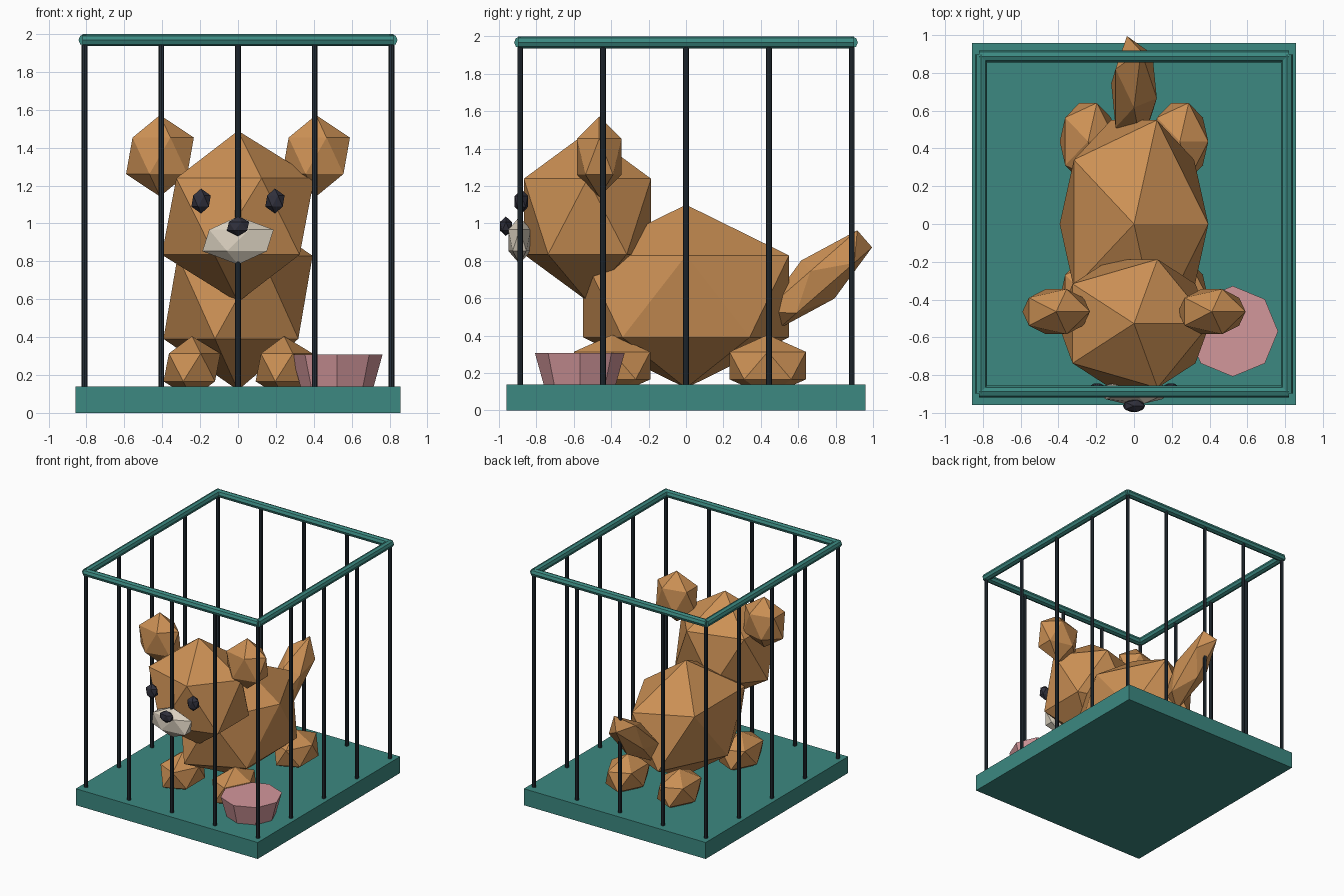
import bpy
from math import pi, radians

if "Cube" in bpy.data.objects:
    bpy.data.objects.remove(bpy.data.objects["Cube"])


def material(name, rgb):
    m = bpy.data.materials.new(name)
    m.diffuse_color = (*rgb, 1)
    m.use_nodes = True
    m.node_tree.nodes["Principled BSDF"].inputs["Base Color"].default_value = m.diffuse_color
    return m


FUR = material("fur", (0.60, 0.28, 0.09))
TEAL = material("teal", (0.045, 0.25, 0.22))
STEEL = material("steel", (0.02, 0.03, 0.04))
DARK = material("dark", (0.03, 0.03, 0.045))
CREAM = material("cream", (0.70, 0.63, 0.52))
PINK = material("pink", (0.65, 0.31, 0.33))


def finish(name, mat, scale=(1, 1, 1)):
    ob = bpy.context.object
    ob.name = name
    ob.scale = scale
    ob.data.materials.append(mat)
    return ob


def blob(name, mat, loc, radii, tilt=0):
    """Scaled 20-sided low-poly ball."""
    bpy.ops.mesh.primitive_ico_sphere_add(subdivisions=1, radius=1, location=loc,
                                          rotation=(tilt, 0, 0))
    return finish(name, mat, radii)


def rod(name, mat, loc, r, length, rot=(0, 0, 0)):
    bpy.ops.mesh.primitive_cylinder_add(vertices=8, radius=r, depth=length,
                                        location=loc, rotation=rot)
    return finish(name, mat)


# Cage floor
bpy.ops.mesh.primitive_cube_add(size=1, location=(0, 0, 0.07))
finish("cage_floor", TEAL, (1.714, 1.918, 0.14))

# Cage bars around the perimeter, five per side
X, Y, TOP = 0.81, 0.887, 1.968
for i in range(-2, 3):
    for j in range(-2, 3):
        if abs(i) == 2 or abs(j) == 2:
            rod("cage_bar", STEEL, (i * X / 2, j * Y / 2, 1.05), 0.015, 1.82)

# Top rails
for s in (-1, 1):
    rod("top_rail_cross", TEAL, (0, s * Y, TOP), 0.032, 2 * X + 0.02, (0, pi / 2, 0))
    rod("top_rail_side", TEAL, (s * X, 0, TOP), 0.032, 2 * Y + 0.02, (pi / 2, 0, 0))

# Animal body, head and tail
blob("body", FUR, (0, 0, 0.61), (0.44, 0.647, 0.49))
blob("head", FUR, (0, -0.527, 1.037), (0.45, 0.40, 0.452))
blob("tail", FUR, (0, 0.705, 0.70), (0.135, 0.39, 0.135), radians(41))

# Paired ears, eyes and paws
for s in (-1, 1):
    blob("ear", FUR, (s * 0.412, -0.464, 1.357), (0.2, 0.14, 0.215))
    blob("eye", DARK, (s * 0.195, -0.88, 1.118), (0.057, 0.042, 0.066))
    blob("front_paw", FUR, (s * 0.243, -0.395, 0.24), (0.168, 0.24, 0.165))
    blob("back_paw", FUR, (s * 0.243, 0.437, 0.24), (0.168, 0.24, 0.165))

# Muzzle and nose
blob("muzzle", CREAM, (0, -0.89, 0.91), (0.21, 0.07, 0.127))
blob("nose", DARK, (0, -0.963, 0.985), (0.066, 0.037, 0.052))

# Food bowl
bpy.ops.mesh.primitive_cone_add(vertices=8, radius1=0.19, radius2=0.24, depth=0.18,
                                location=(0.523, -0.568, 0.218))
finish("food_bowl", PINK)
